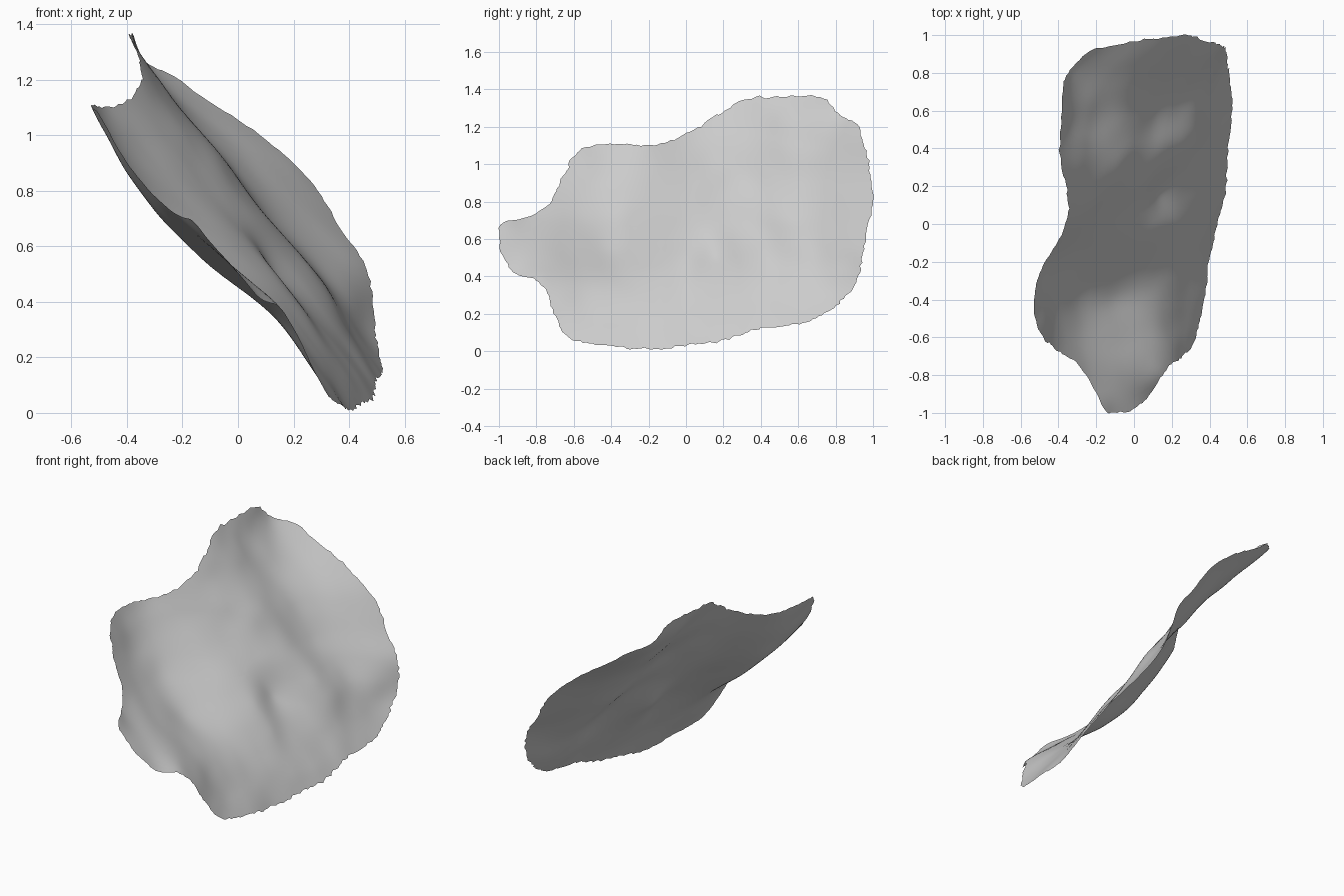
import bpy, bmesh, math, random
from mathutils import Vector, noise

if "Cube" in bpy.data.objects:
    bpy.data.objects.remove(bpy.data.objects["Cube"], do_unlink=True)

random.seed(4)
RINGS, SEGMENTS = 36, 300
CENTRE = Vector((0.05, 0.65))

# Ragged outline of the sheet as (y, z, x)
OUTLINE = [
    (-1, .62, -.1), (-.98, .69, -.16), (-.87, .71, -.22), (-.74, .78, -.3),
    (-.66, .93, -.42), (-.57, 1.07, -.5), (-.42, 1.11, -.53), (-.2, 1.1, -.47),
    (-.08, 1.13, -.4), (.05, 1.19, -.35), (.2, 1.28, -.36), (.32, 1.35, -.38),
    (.52, 1.36, -.38), (.72, 1.36, -.38), (.82, 1.26, -.33), (.91, 1.22, -.24),
    (.96, 1.08, -.03), (.98, .95, .14), (1, .82, .27), (.97, .67, .37),
    (.95, .55, .44), (.93, .42, .48), (.88, .32, .5), (.8, .24, .51),
    (.62, .15, .52), (.4, .12, .5), (.2, .06, .48), (0, .03, .44),
    (-.2, .01, .4), (-.4, .03, .37), (-.6, .06, .33), (-.68, .14, .28),
    (-.74, .3, .21), (-.8, .38, .16), (-.9, .41, .09), (-.97, .49, .02)]

# Folds inside the sheet: hollow at the front, ridges behind it
FOLDS = [
    (-.4, .95, -.45), (-.35, .75, -.3), (-.4, .53, -.1), (-.4, .37, .1),
    (-.4, .2, .25), (.35, .95, -.08), (.3, .69, .1), (.42, .52, .26),
    (.5, .32, .39), (.6, .95, -.08), (.58, .69, .13), (.66, .5, .29),
    (0, .52, .12), (0, .36, .25), (.16, .5, .13), (.5, 1.25, -.33),
    (.65, 1.1, -.21)]


def kernel(a, b):
    d = math.hypot(a[0] - b[0], a[1] - b[1])
    return d * d * math.log(d) if d > 1e-9 else 0.0


def solve(rows):
    """Gauss-Jordan elimination on an augmented matrix."""
    n = len(rows)
    for i in range(n):
        p = max(range(i, n), key=lambda r: abs(rows[r][i]))
        rows[i], rows[p] = rows[p], rows[i]
        rows[i] = [v / rows[i][i] for v in rows[i]]
        for r in range(n):
            if r != i and rows[r][i]:
                f = rows[r][i]
                rows[r] = [a - f * b for a, b in zip(rows[r], rows[i])]
    return [r[-1] for r in rows]


# Thin-plate surface through the outline and folds
points = OUTLINE + FOLDS
rows = [[kernel(p, q) + (0.002 if p is q else 0) for q in points]
        + [1, p[0], p[1], p[2]] for p in points]
for k in range(3):
    rows.append([(1, p[0], p[1])[k] for p in points] + [0] * 4)
weights = solve(rows)


def depth(y, z):
    base = weights[-3] + weights[-2] * y + weights[-1] * z
    base += sum(w * kernel((y, z), p) for w, p in zip(weights, points))
    crease = noise.noise(Vector((y * 2.2 - z, z * 4 + y, 3)))
    ripple = noise.noise(Vector((y * 7, z * 7, 8)))
    return base + 0.018 * crease + 0.005 * ripple


def rim(t):
    """Smooth closed curve through the outline."""
    i, f = int(t), t % 1
    a, b, c, d = (Vector(OUTLINE[(i + k) % len(OUTLINE)][:2]) for k in (-1, 0, 1, 2))
    return b + 0.5 * f * (c - a + f * (2 * a - 5 * b + 4 * c - d
                                       + f * (3 * (b - c) + d - a)))


# Evenly spaced rim points with torn edges
dense = [rim(k / 40) for k in range(len(OUTLINE) * 40)]
steps = [(dense[(k + 1) % len(dense)] - p).length for k, p in enumerate(dense)]
total, run, edge = sum(steps), 0.0, []
for p, s in zip(dense, steps):
    if run >= len(edge) * total / SEGMENTS and len(edge) < SEGMENTS:
        out = (p - CENTRE).normalized()
        tear = 0.012 * noise.noise(Vector((p.x * 22, p.y * 22, 1)))
        edge.append(p + out * (tear + random.uniform(-0.005, 0.005)))
    run += s

# Sheet built from rings shrinking to the centre
bm = bmesh.new()
hub = bm.verts.new((depth(*CENTRE), *CENTRE))
previous = None
for r in range(1, RINGS + 1):
    ring = []
    for p in edge:
        q = CENTRE.lerp(p, r / RINGS)
        ring.append(bm.verts.new((depth(q.x, q.y), q.x, q.y)))
    for k in range(len(ring)):
        j = (k + 1) % len(ring)
        if previous:
            bm.faces.new((previous[k], previous[j], ring[j], ring[k]))
        else:
            bm.faces.new((hub, ring[j], ring[k]))
    previous = ring
bm.normal_update()
if sum(f.normal.x for f in bm.faces) < 0:
    bmesh.ops.reverse_faces(bm, faces=bm.faces[:])

mesh = bpy.data.meshes.new("crumpled_sheet")
bm.to_mesh(mesh)
bm.free()
mesh.shade_smooth()
sheet = bpy.data.objects.new("crumpled_sheet", mesh)
bpy.context.collection.objects.link(sheet)

# Pale grey surface
grey = bpy.data.materials.new("pale_grey")
grey.use_nodes = True
colour = (0.6, 0.6, 0.6, 1)
grey.diffuse_color = colour
grey.node_tree.nodes["Principled BSDF"].inputs["Base Color"].default_value = colour
mesh.materials.append(grey)
